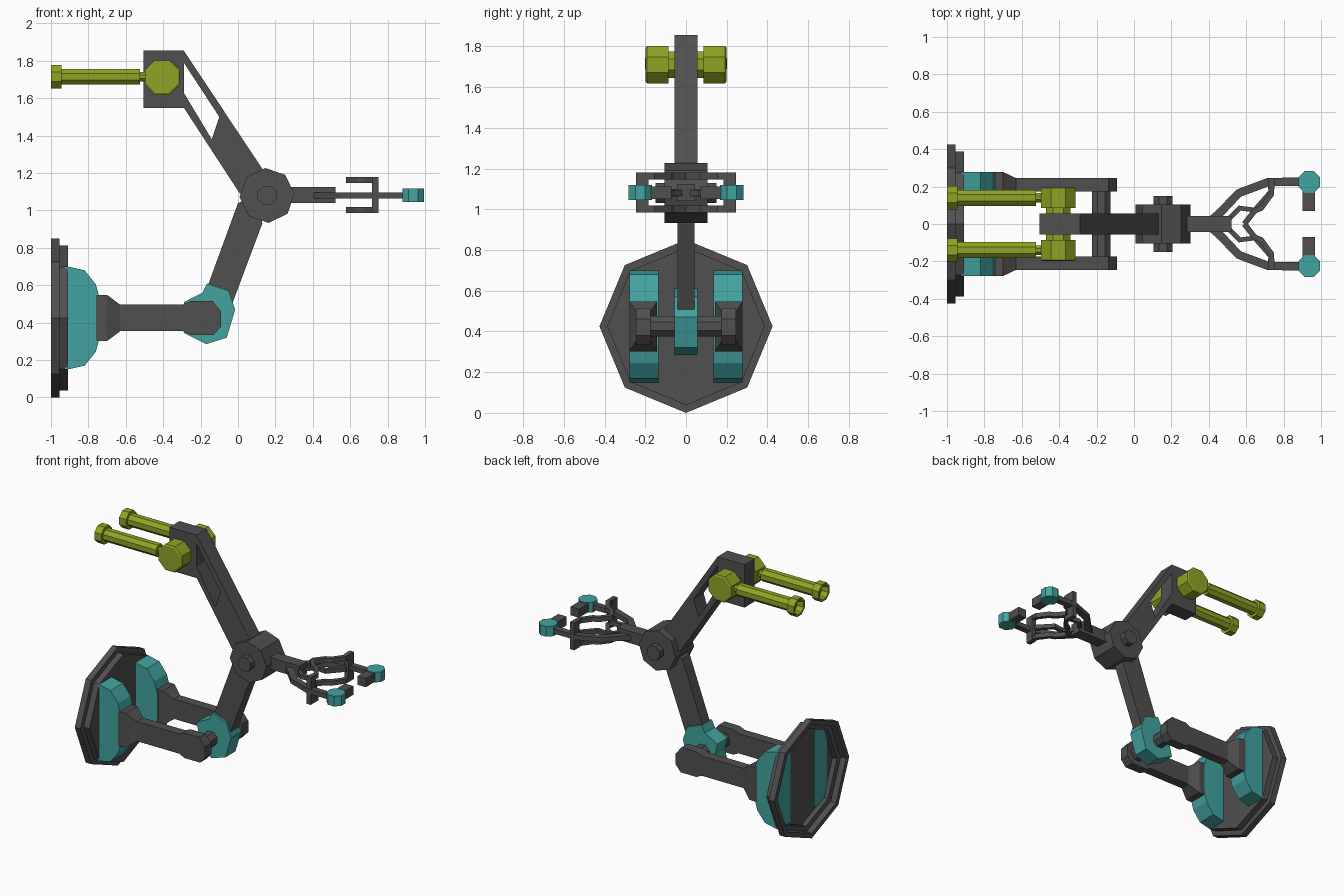
import bpy, bmesh
from math import cos, sin, pi
from mathutils import Vector

cube = bpy.data.objects.get("Cube")
if cube:
    bpy.data.objects.remove(cube)


def material(name, rgb):
    m = bpy.data.materials.new(name)
    m.use_nodes = True
    m.diffuse_color = (*rgb, 1)
    bsdf = m.node_tree.nodes["Principled BSDF"]
    bsdf.inputs["Base Color"].default_value = (*rgb, 1)
    bsdf.inputs["Roughness"].default_value = 0.7
    return m


GRAY = material("dark gray", (0.08, 0.08, 0.08))
TEAL = material("teal", (0.055, 0.37, 0.355))
GREEN = material("olive green", (0.28, 0.37, 0.018))


def loft(name, rings, mat):
    """Skin a list of equal rings and cap both ends."""
    bm = bmesh.new()
    loops = [[bm.verts.new(p) for p in ring] for ring in rings]
    n = len(loops[0])
    for a, b in zip(loops, loops[1:]):
        for i in range(n):
            j = (i + 1) % n
            bm.faces.new((a[i], a[j], b[j], b[i]))
    bm.faces.new(loops[0][::-1])
    bm.faces.new(loops[-1])
    bmesh.ops.recalc_face_normals(bm, faces=bm.faces)
    me = bpy.data.meshes.new(name)
    bm.to_mesh(me)
    bm.free()
    me.materials.append(mat)
    ob = bpy.data.objects.new(name, me)
    bpy.context.collection.objects.link(ob)
    return ob


def side_prism(name, pts, y0, y1, mat):
    """Side profile (x, z) extruded along y."""
    return loft(name, [[(x, y, z) for x, z in pts] for y in (y0, y1)], mat)


def plan_prism(name, pts, z0, z1, mat):
    """Plan profile (x, y) extruded along z."""
    return loft(name, [[(x, y, z) for x, y in pts] for z in (z0, z1)], mat)


def box(name, x, y, z, mat):
    return side_prism(name, [(x[0], z[0]), (x[1], z[0]), (x[1], z[1]), (x[0], z[1])], *y, mat)


def turned(name, axis, centre, steps, mat, phase=pi / 8, n=8):
    """Turned part: steps are (position along axis, radius)."""
    rings = []
    for t, r in steps:
        ring = []
        for k in range(n):
            a = phase + 2 * pi * k / n
            u, v = r * cos(a), r * sin(a)
            c = centre
            ring.append({"x": (t, c[0] + u, c[1] + v),
                         "y": (c[0] + u, t, c[1] + v),
                         "z": (c[0] + u, c[1] + v, t)}[axis])
        rings.append(ring)
    return loft(name, rings, mat)


def ribbon(name, path, width, z0, z1, mat):
    """Bar of constant width following a plan path."""
    pts = [Vector(p) for p in path]
    left, right = [], []
    for i, p in enumerate(pts):
        d0 = (p - pts[max(i - 1, 0)]).normalized()
        d1 = (pts[min(i + 1, len(pts) - 1)] - p).normalized()
        d = (d0 + d1).normalized()
        off = Vector((-d.y, d.x)) * width / 2
        left.append(p + off)
        right.append(p - off)
    return plan_prism(name, left + right[::-1], z0, z1, mat)


# Wall plate: stepped octagon, hollow at the back
turned("wall_plate", "x", (0, 0.425),
       [(-0.92, 0.35), (-0.955, 0.35), (-0.96, 0.385), (-1, 0.39), (-1, 0.425),
        (-0.955, 0.425), (-0.955, 0.387), (-0.91, 0.387)], GRAY, phase=0)

disc = [(-0.925, 0.70), (-0.91, 0.70), (-0.82, 0.68), (-0.76, 0.605), (-0.735, 0.515)]
disc += [(x, 0.85 - z) for x, z in reversed(disc)]
paddle = [(-0.64, 0.355), (-0.295, 0.355), (-0.255, 0.335), (-0.13, 0.335), (-0.09, 0.38),
          (-0.09, 0.46), (-0.135, 0.515), (-0.255, 0.515), (-0.295, 0.497), (-0.64, 0.497)]


def flange_ring(x, half_y, half_z, y):
    return [(x, y + a * half_y, 0.425 + b * half_z)
            for a, b in ((-1, -1), (1, -1), (1, 1), (-1, 1))]


# Paired parts of the base, counter rods and gripper
for side, s in (("left", 1), ("right", -1)):
    side_prism(f"mount_disc_{side}", disc, s * 0.135, s * 0.277, TEAL)
    loft(f"flange_{side}", [flange_ring(-0.76, 0.068, 0.123, s * 0.21),
                            flange_ring(-0.70, 0.068, 0.123, s * 0.21),
                            flange_ring(-0.63, 0.035, 0.071, s * 0.21)], GRAY)
    side_prism(f"base_arm_{side}", paddle, s * 0.175, s * 0.245, GRAY)

    turned(f"knob_{side}", "y", (-0.405, 1.71),
           [(s * 0.05, 0.07), (s * 0.085, 0.07), (s * 0.085, 0.1),
            (s * 0.192, 0.1), (s * 0.198, 0.09)], GREEN)
    turned(f"rod_{side}", "x", (s * 0.14, 1.715),
           [(-0.955, 0.04), (-1, 0.052), (-1, 0.067), (-0.945, 0.067), (-0.945, 0.046),
            (-0.525, 0.046), (-0.525, 0.027), (-0.45, 0.027)], GREEN)

    # Gripper finger with round tip and pad
    finger = [(0.42, 0.025), (0.46, 0.06), (0.56, 0.165), (0.72, 0.225), (0.91, 0.225)]
    ribbon(f"finger_{side}", [(x, s * y) for x, y in finger], 0.045, 1.063, 1.097, GRAY)
    turned(f"finger_tip_{side}", "z", (0.937, s * 0.225), [(1.045, 0.063), (1.118, 0.063)], TEAL)
    box(f"finger_pad_{side}", (0.90, 0.967), (s * 0.07, s * 0.19), (1.05, 1.112), GRAY)

    # Bracket crossing the finger, with links running to the wrist
    box(f"bracket_post_{side}", (0.717, 0.75), (s * 0.185, s * 0.245), (0.985, 1.18), GRAY)
    link = [(0.59, 0), (0.645, 0.07), (0.68, 0.085), (0.735, 0.16), (0.735, 0.2)]
    for level, z in (("lower", 0.985), ("upper", 1.147)):
        ribbon(f"{level}_link_{side}", [(x, s * y) for x, y in link], 0.03, z, z + 0.033, GRAY)
    inner = [(0.50, 0.02), (0.565, 0.085), (0.645, 0.075), (0.735, 0.175)]
    ribbon(f"middle_link_{side}", [(x, s * y) for x, y in inner], 0.028, 1.065, 1.095, GRAY)

# Shoulder axle and hub
turned("shoulder_axle", "y", (-0.175, 0.425), [(-0.18, 0.054), (0.18, 0.054)], GRAY)
side_prism("shoulder_hub",
           [(-0.29, 0.345), (-0.17, 0.285), (-0.06, 0.32), (-0.015, 0.47), (-0.05, 0.57),
            (-0.165, 0.61), (-0.19, 0.56), (-0.29, 0.51), (-0.27, 0.425)], -0.057, 0.057, TEAL)

# Lower arm and elbow
side_prism("lower_arm", [(-0.175, 0.56), (-0.035, 0.49), (0.13, 0.93), (0.1, 1.08), (0, 1.04)],
           -0.042, 0.042, GRAY)
turned("elbow", "y", (0.155, 1.08), [(-0.105, 0.147), (0.105, 0.147)], GRAY, phase=0.06)
turned("elbow_axle", "y", (0.155, 1.08), [(-0.15, 0.054), (0.15, 0.054)], GRAY)

# Upper arm: forked strut and square head
side_prism("upper_arm",
           [(-0.29, 1.855), (0.135, 1.215), (0.14, 1.09), (0.01, 1.09), (-0.29, 1.55),
            (-0.29, 1.63), (-0.14, 1.38), (-0.10, 1.50), (-0.29, 1.79)], -0.057, 0.057, GRAY)
box("upper_arm_head", (-0.505, -0.29), (-0.057, 0.057), (1.547, 1.855), GRAY)

# Wrist bar
box("wrist", (0.25, 0.52), (-0.043, 0.043), (1.04, 1.125), GRAY)
